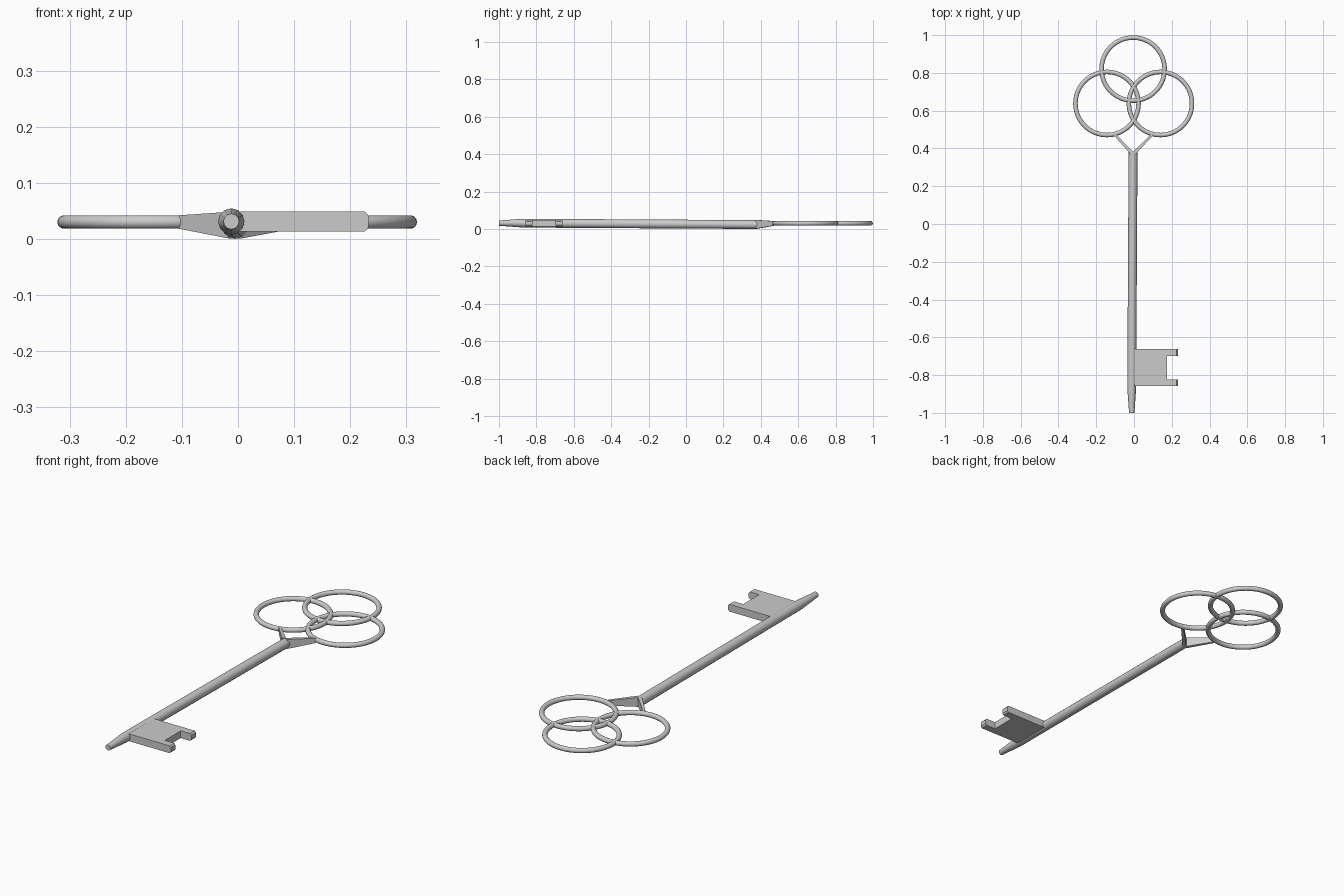
import bpy, bmesh, math
from mathutils import Vector

if "Cube" in bpy.data.objects:
    bpy.data.objects.remove(bpy.data.objects["Cube"])


def make_object(name, bm):
    bmesh.ops.recalc_face_normals(bm, faces=bm.faces)
    mesh = bpy.data.meshes.new(name)
    bm.to_mesh(mesh)
    bm.free()
    ob = bpy.data.objects.new(name, mesh)
    bpy.context.collection.objects.link(ob)
    return ob


def smooth(ob, angle=35):
    bpy.ops.object.select_all(action='DESELECT')
    ob.select_set(True)
    bpy.context.view_layer.objects.active = ob
    bpy.ops.object.shade_smooth_by_angle(angle=math.radians(angle))


def loft(name, loops):
    """Skin matching closed loops and cap both ends."""
    bm = bmesh.new()
    rows = [[bm.verts.new(p) for p in loop] for loop in loops]
    n = len(rows[0])
    for a, b in zip(rows, rows[1:]):
        for i in range(n):
            j = (i + 1) % n
            bm.faces.new((a[i], a[j], b[j], b[i]))
    bm.faces.new(rows[0])
    bm.faces.new(rows[-1][::-1])
    return make_object(name, bm)


def slab(name, profile, y0, y1):
    """Extrude an x-z profile along y."""
    return loft(name, [[(x, y, z) for x, z in profile] for y in (y0, y1)])


# Bow: three overlapping rings
for name, x, y in (("bow_ring_top", -0.005, 0.820),
                   ("bow_ring_left", -0.143, 0.638),
                   ("bow_ring_right", 0.140, 0.638)):
    bpy.ops.mesh.primitive_torus_add(location=(x, y, 0.030), major_radius=0.167,
                                     minor_radius=0.012, major_segments=64,
                                     minor_segments=14)
    bpy.context.object.name = name
    smooth(bpy.context.object)

# Shaft: slightly tilted round bar with a tapered tip (x, y, z, radius)
stations = [(-0.012, -1.0, 0.031, 0.014), (-0.012, -0.87, 0.031, 0.0235),
            (-0.005, 0.38, 0.0235, 0.0235)]
angles = [math.tau * i / 12 for i in range(12)]
smooth(loft("shaft", [[(x + r * math.cos(a), y, z + r * math.sin(a)) for a in angles]
                      for x, y, z, r in stations]))

# Forked struts: tall at the shaft, narrowing toward the rings
for name, side in (("strut_left", -1), ("strut_right", 1)):
    start = Vector((-0.005 + side * 0.006, 0.375, 0.0245))
    end = Vector((-0.003 + side * 0.098, 0.472, 0.030))
    across = (end - start).cross(Vector((0, 0, 1))).normalized()
    loops = []
    for p, w, h in ((start, 0.009, 0.0235), (end, 0.006, 0.012)):
        loops.append([p + across * (w * s) + Vector((0, 0, h * t))
                      for s, t in ((-1, -1), (1, -1), (1, 1), (-1, 1))])
    loft(name, loops)

# Bit: flat plate with two chamfered teeth
slab("bit_plate", [(-0.01, 0.013), (0.175, 0.013), (0.175, 0.049), (-0.01, 0.049)],
     -0.858, -0.661)
tooth = [(0.17, 0.013), (0.226, 0.013), (0.233, 0.021), (0.233, 0.041),
         (0.226, 0.049), (0.17, 0.049)]
slab("bit_tooth_front", tooth, -0.858, -0.822)
slab("bit_tooth_back", tooth, -0.698, -0.661)
